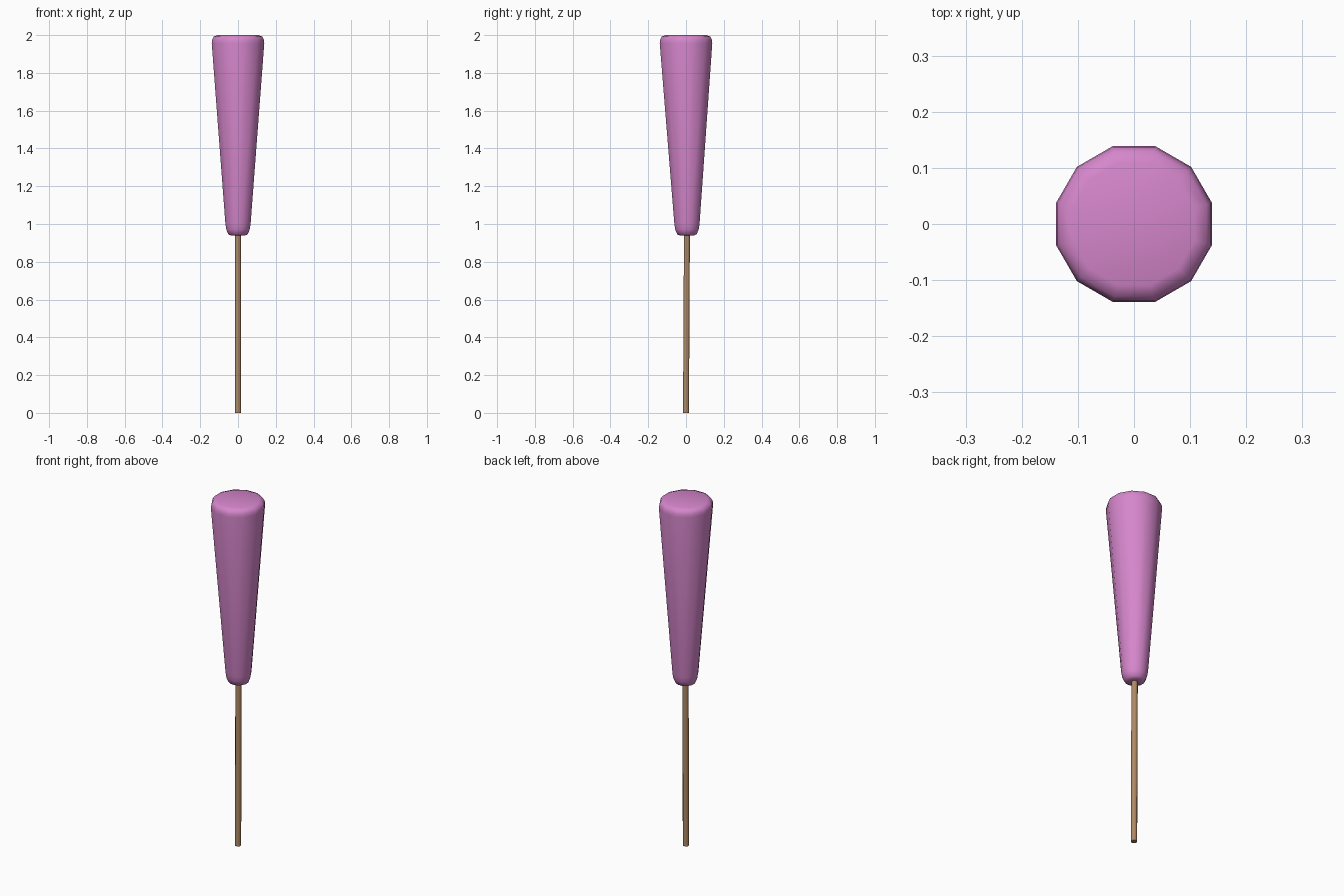
import bpy, bmesh, math

if "Cube" in bpy.data.objects:
    bpy.data.objects.remove(bpy.data.objects["Cube"])


def material(name, color):
    m = bpy.data.materials.new(name)
    m.diffuse_color = (*color, 1)
    m.use_nodes = True
    m.node_tree.nodes["Principled BSDF"].inputs["Base Color"].default_value = m.diffuse_color
    return m


def lathe(name, profile, sides, offset, mat):
    """Closed turned solid from (radius, z, y shift) rings."""
    bm = bmesh.new()
    rings = []
    for r, z, dy in profile:
        angles = [offset + 2 * math.pi * i / sides for i in range(sides)]
        rings.append([bm.verts.new((r * math.cos(a), r * math.sin(a) + dy, z)) for a in angles])
    for lo, hi in zip(rings, rings[1:]):
        for i in range(sides):
            j = (i + 1) % sides
            bm.faces.new((lo[i], lo[j], hi[j], hi[i]))
    bm.faces.new(rings[0][::-1])
    bm.faces.new(rings[-1])
    for f in bm.faces:
        f.smooth = True
    me = bpy.data.meshes.new(name)
    bm.to_mesh(me)
    bm.free()
    me.materials.append(mat)
    ob = bpy.data.objects.new(name, me)
    bpy.context.collection.objects.link(ob)
    bpy.context.view_layer.objects.active = ob
    ob.select_set(True)
    bpy.ops.object.shade_smooth_by_angle(angle=math.radians(50))
    ob.select_set(False)
    return ob


pink = material("pink", (0.67, 0.24, 0.60))
wood = material("wood brown", (0.43, 0.25, 0.13))

# tapered head with rounded rims
lathe("tapered_head", [
    (0.035, 0.938, 0.005), (0.053, 0.945, 0.005), (0.064, 0.970, 0.005),
    (0.069, 1.000, 0.005), (0.144, 1.957, 0.0), (0.142, 1.975, 0.0),
    (0.134, 1.992, 0.0), (0.112, 2.000, 0.0)], 12, math.radians(15), pink)

# thin stick, leaning very slightly back
lathe("stick", [(0.017, 0.0, 0.0), (0.017, 0.96, 0.005)], 8, math.radians(22.5), wood)
